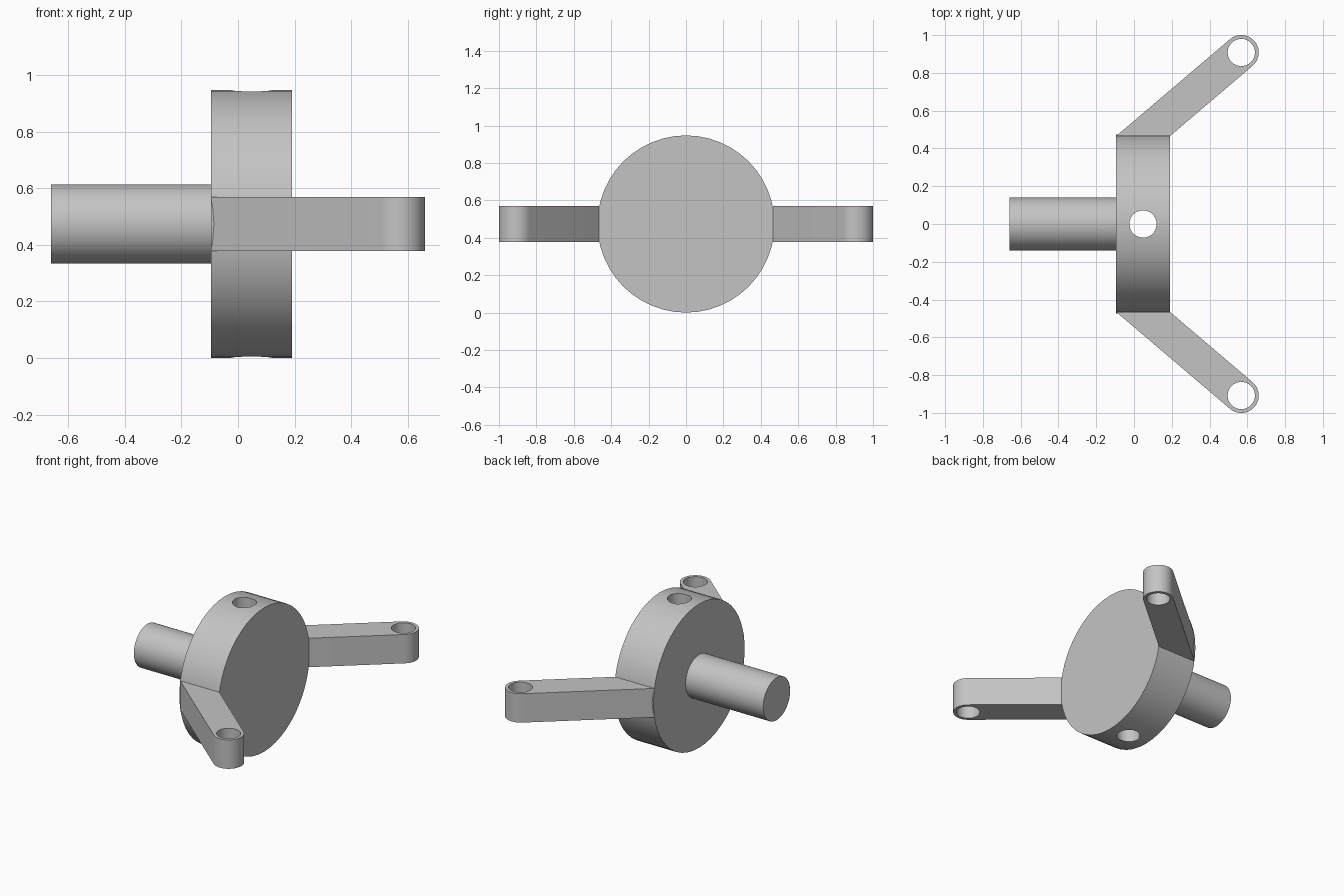
import bpy, bmesh, math
from mathutils import Matrix, Vector

cube = bpy.data.objects.get("Cube")
if cube:
    bpy.data.objects.remove(cube, do_unlink=True)

MID_Z = 0.4735             # height of the shaft axis
DISC_R = 0.4735
X0, X1 = -0.095, 0.19      # back and front faces of the disc
DISC_X = (X0 + X1) / 2
ARM_Y = 0.465              # where the arms leave the disc
ARM_H = 0.095              # half the arm height
EYE = Vector((0.568, 0.908))
EYE_R = 0.0925
HOLE_R = 0.072

grey = bpy.data.materials.new("plain_grey")
grey.use_nodes = True
grey.diffuse_color = (0.55, 0.55, 0.55, 1)
grey.node_tree.nodes["Principled BSDF"].inputs["Base Color"].default_value = grey.diffuse_color


def make_object(name, bm):
    bmesh.ops.recalc_face_normals(bm, faces=bm.faces)
    mesh = bpy.data.meshes.new(name)
    bm.to_mesh(mesh)
    bm.free()
    mesh.materials.append(grey)
    obj = bpy.data.objects.new(name, mesh)
    bpy.context.collection.objects.link(obj)
    return obj


def cylinder(name, radius, length, centre, along_x=False, sides=48):
    bm = bmesh.new()
    turn = Matrix.Rotation(math.pi / 2, 4, "Y") if along_x else Matrix()
    bmesh.ops.create_cone(bm, cap_ends=True, segments=sides, radius1=radius,
                          radius2=radius, depth=length,
                          matrix=Matrix.Translation(centre) @ turn)
    return make_object(name, bm)


def drill(obj, x, y):
    """Cut a vertical round hole right through the part."""
    cutter = cylinder("hole_cutter", HOLE_R, 3, (x, y, MID_Z))
    cutter.hide_render = True
    mod = obj.modifiers.new("hole", "BOOLEAN")
    mod.operation = "DIFFERENCE"
    mod.solver = "EXACT"
    mod.object = cutter
    select(obj)
    bpy.ops.object.modifier_apply(modifier=mod.name)
    bpy.data.objects.remove(cutter, do_unlink=True)


def select(obj):
    bpy.ops.object.select_all(action="DESELECT")
    obj.select_set(True)
    bpy.context.view_layer.objects.active = obj


def arm(name, side):
    """Slanted arm with a rounded end, extruded from its plan outline."""
    slant = math.atan2(EYE.y - ARM_Y, EYE.x - DISC_X)
    outline = [(X0, ARM_Y), (X1, ARM_Y)]
    steps = 20
    for i in range(steps + 1):
        a = slant - math.pi / 2 + math.pi * i / steps
        outline.append((EYE.x + EYE_R * math.cos(a), EYE.y + EYE_R * math.sin(a)))
    bm = bmesh.new()
    face = bm.faces.new([bm.verts.new((x, side * y, MID_Z - ARM_H)) for x, y in outline])
    walls = bmesh.ops.extrude_face_region(bm, geom=[face])["geom"]
    top = [v for v in walls if isinstance(v, bmesh.types.BMVert)]
    bmesh.ops.translate(bm, verts=top, vec=(0, 0, 2 * ARM_H))
    obj = make_object(name, bm)
    drill(obj, EYE.x, side * EYE.y)
    return obj


# Disc with a vertical cross hole
disc = cylinder("disc", DISC_R, X1 - X0, (DISC_X, 0, MID_Z), along_x=True)
drill(disc, DISC_X, 0)

# Shaft on the back of the disc
shaft = cylinder("shaft", 0.14, 0.565, (X0 - 0.2825, 0, MID_Z), along_x=True)

# Mirrored pair of arms
parts = [disc, shaft, arm("left_arm", 1), arm("right_arm", -1)]

for part in parts:
    select(part)
    bpy.ops.object.shade_smooth_by_angle(angle=math.radians(30))
